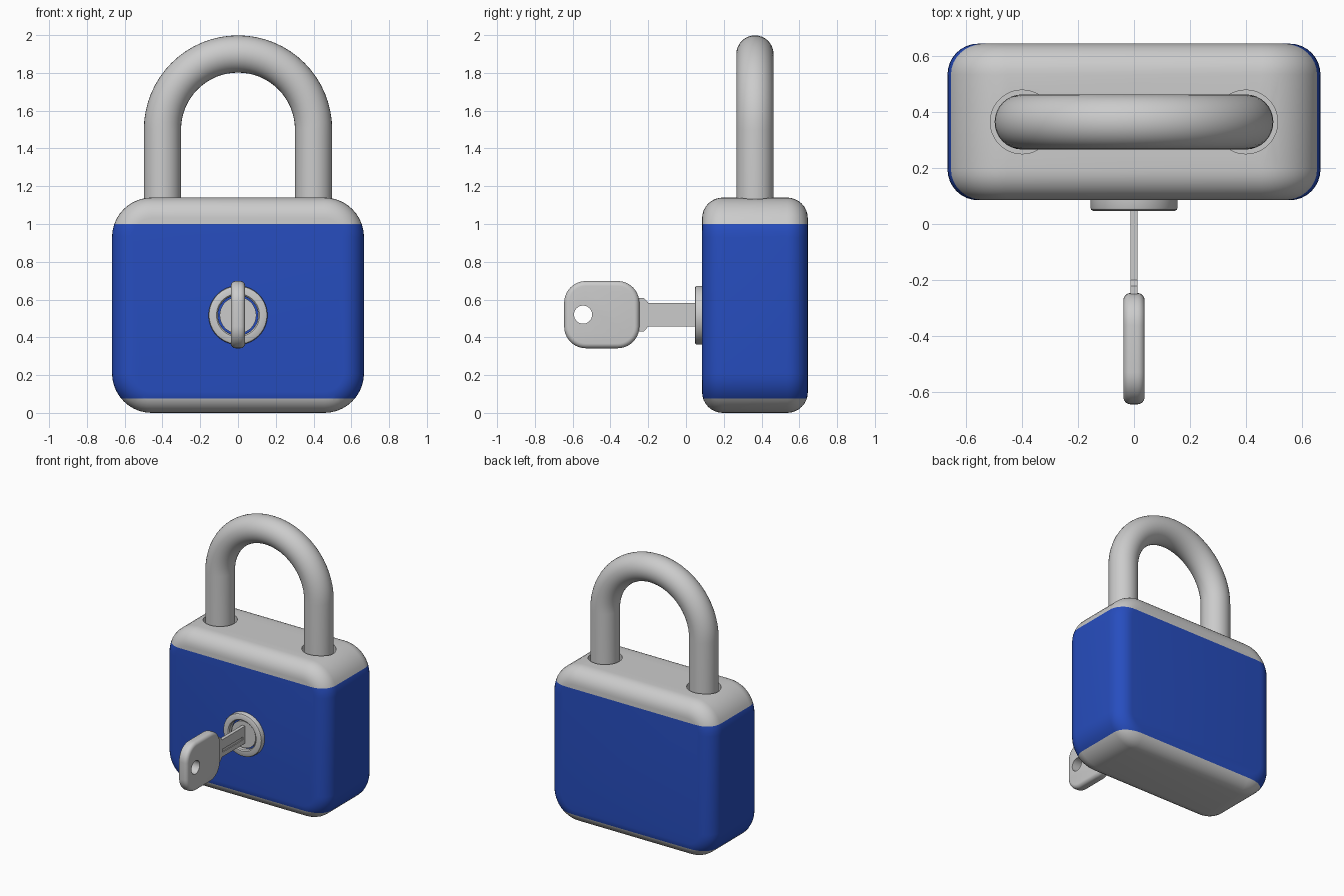
import bpy, bmesh
from math import pi, sin, cos

if "Cube" in bpy.data.objects:
    bpy.data.objects.remove(bpy.data.objects["Cube"])

blue = bpy.data.materials.new("blue_paint")
blue.diffuse_color = (0.02, 0.075, 0.52, 1)
blue.use_nodes = True
blue.node_tree.nodes["Principled BSDF"].inputs["Base Color"].default_value = blue.diffuse_color


def finish(name, bm, mat=None):
    bmesh.ops.recalc_face_normals(bm, faces=bm.faces)
    me = bpy.data.meshes.new(name)
    bm.to_mesh(me)
    bm.free()
    ob = bpy.data.objects.new(name, me)
    bpy.context.collection.objects.link(ob)
    if mat:
        me.materials.append(mat)
    return ob


def loft(rings, closed=False):
    """Skin a list of point rings; cap the ends or join last to first."""
    bm = bmesh.new()
    vs = [[bm.verts.new(p) for p in r] for r in rings]
    n = len(vs[0])
    for a, b in zip(vs, vs[1:] + ([vs[0]] if closed else [])):
        for i in range(n):
            j = (i + 1) % n
            bm.faces.new((a[i], a[j], b[j], b[i]))
    if not closed:
        bm.faces.new(vs[0])
        bm.faces.new(vs[-1])
    return bm


def slab(u, v, hu, hv, r, w0, w1, bev, place, seg=10, bseg=8):
    """Rounded rectangle with rounded front and back edges."""
    def ring(d, w):
        pts = []
        for k, (su, sv) in enumerate(((1, 1), (-1, 1), (-1, -1), (1, -1))):
            for i in range(seg + 1):
                a = (k + i / seg) * pi / 2
                pts.append(place(u + su * (hu - r) + (r - d) * cos(a),
                                 v + sv * (hv - r) + (r - d) * sin(a), w))
        return pts
    prof = [(bev * (1 - sin(t)), bev * (1 - cos(t)))
            for t in (i * pi / 2 / bseg for i in range(bseg + 1))]
    return loft([ring(d, w0 + h) for d, h in prof] +
                [ring(d, w1 - h) for d, h in reversed(prof)])


def circle(r, y, z=0.517, n=64):
    return [(r * cos(2 * pi * i / n), y, z + r * sin(2 * pi * i / n)) for i in range(n)]


def box(x0, x1, y0, y1, z0, z1):
    return loft([[(x0, y0, z), (x1, y0, z), (x1, y1, z), (x0, y1, z)] for z in (z0, z1)])


def cut(ob, bm):
    cutter = finish("cutter", bm)
    cutter.hide_render = True
    mod = ob.modifiers.new("cut", 'BOOLEAN')
    mod.operation = 'DIFFERENCE'
    mod.solver = 'EXACT'
    mod.object = cutter
    bpy.context.view_layer.objects.active = ob
    bpy.ops.object.modifier_apply(modifier=mod.name)
    bpy.data.objects.remove(cutter)


YC = 0.365

# Body: one rounded block split into bottom plate, blue case and top plate
for name, lo, hi, mat in (("bottom_plate", None, 0.075, None),
                          ("case", 0.075, 1.0, blue),
                          ("top_plate", 1.0, None, None)):
    bm = slab(0, 0.57, 0.667, 0.57, 0.21, 0.085, 0.645, 0.11, lambda u, v, w: (u, w, v))
    for z, upper in ((lo, False), (hi, True)):
        if z is not None:
            res = bmesh.ops.bisect_plane(bm, geom=bm.verts[:] + bm.edges[:] + bm.faces[:],
                                         plane_co=(0, 0, z), plane_no=(0, 0, 1),
                                         clear_outer=upper, clear_inner=not upper)
            edges = [e for e in res["geom_cut"] if isinstance(e, bmesh.types.BMEdge)]
            bmesh.ops.contextual_create(bm, geom=edges)
    ob = finish(name, bm, mat)
    if name == "top_plate":
        # Sockets for the shackle legs
        for x in (-0.4, 0.4):
            cut(ob, loft([[(x + px, YC + pz, z) for px, _, pz in circle(0.114, 0, 0, 48)]
                          for z in (1.03, 1.3)]))

# Shackle: two legs joined by a half circle
path = [(0.4, 1.01, 0)]
path += [(0.4 * cos(pi * i / 32), 1.5 + 0.4 * sin(pi * i / 32), pi * i / 32) for i in range(33)]
path += [(-0.4, 1.01, pi)]
finish("shackle", loft([[(x + px * cos(a), YC + pz, z + px * sin(a))
                         for px, _, pz in circle(0.0985, 0, 0, 32)] for x, z, a in path]))

# Lock collar and recessed plug
finish("lock_collar", loft([circle(r, y) for r, y in (
    (0.156, 0.10), (0.156, 0.058), (0.153, 0.051), (0.146, 0.047),
    (0.114, 0.047), (0.107, 0.054), (0.107, 0.10))], closed=True))
finish("lock_plug", loft([circle(0.097, 0.10), circle(0.097, 0.065)]))

# Key head with ring hole
head = finish("key_head", slab(-0.446, 0.52, 0.199, 0.178, 0.115, -0.038, 0.038, 0.026,
                               lambda u, v, w: (w, u, v), 10, 6))
cut(head, loft([[(x, -0.545 + px, 0.52 + pz) for px, _, pz in circle(0.048, 0, 0, 32)]
                for x in (-0.1, 0.1)]))

# Key blade with a shoulder and a groove on each side
outline = [(-0.28, 0.432), (-0.222, 0.432), (-0.2, 0.457), (0.09, 0.457),
           (0.09, 0.583), (-0.2, 0.583), (-0.222, 0.608), (-0.28, 0.608)]
blade = finish("key_blade", loft([[(x, y, z) for y, z in outline] for x in (-0.0125, 0.0125)]))
for s in (-1, 1):
    cut(blade, box(*sorted((s * 0.006, s * 0.03)), -0.195, 0.04, 0.49, 0.512))

# Smooth shading with sharp edges kept
for ob in bpy.context.collection.objects:
    ob.select_set(True)
    bpy.context.view_layer.objects.active = ob
bpy.ops.object.shade_smooth_by_angle(angle=pi / 6)
